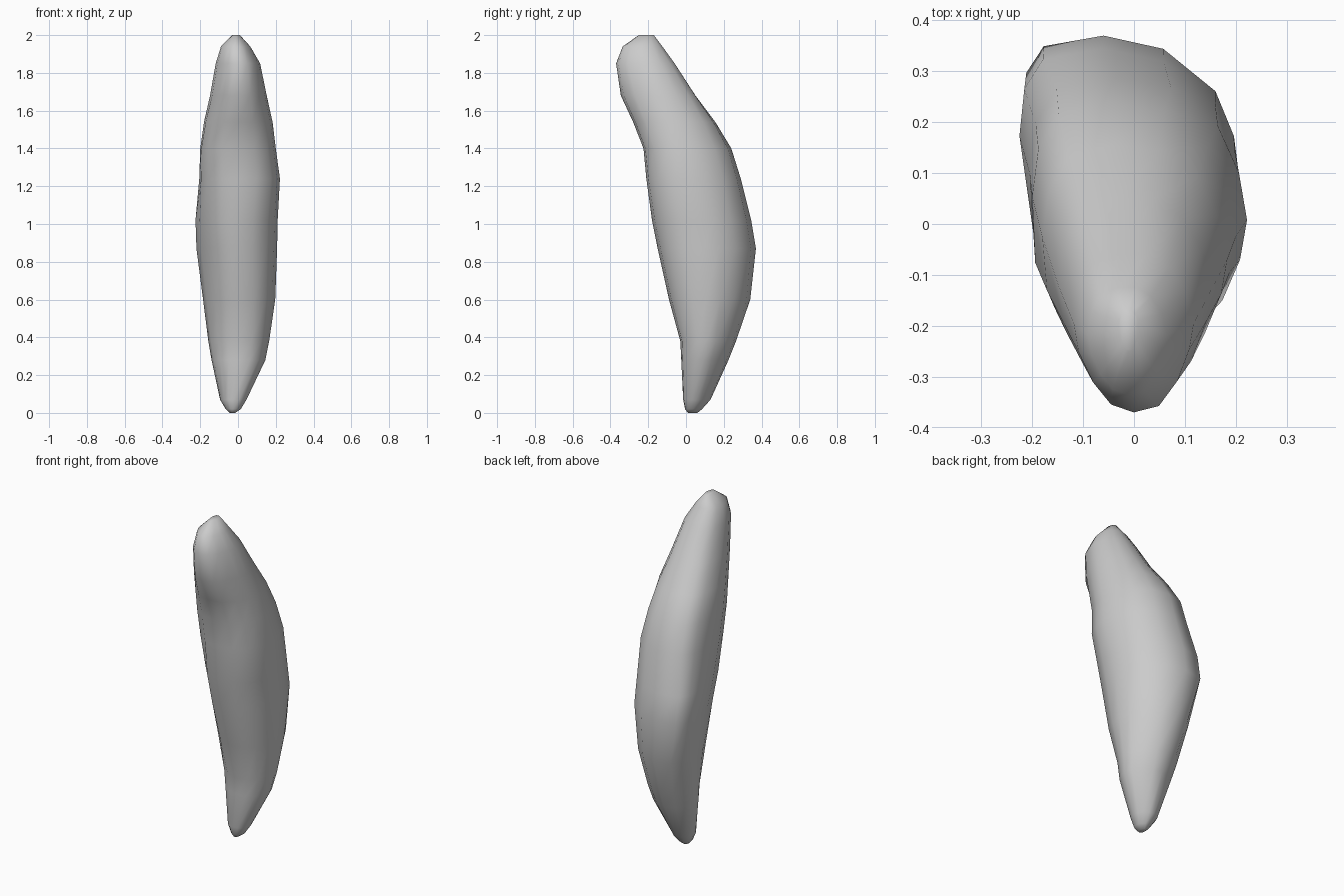
import bpy, bmesh

# Section outlines (across -1..1, front-to-back 0..1), counter-clockwise from the front
TOP = [(0, 0), (.42, .04), (.73, .2), (.93, .4), (1, .56), (.87, .76), (.6, .92),
       (.22, 1), (-.24, 1), (-.68, .94), (-.92, .77), (-1, .56), (-.92, .38), (-.68, .19), (-.38, .05)]
UPPER = [(0, 0), (.42, .02), (.78, .12), (.94, .28), (1, .43), (.92, .62), (.72, .81),
         (.3, .96), (-.25, 1), (-.74, .95), (-.94, .8), (-1, .6), (-.97, .32), (-.78, .13), (-.43, .02)]
MID = [(0, 0), (.4, .03), (.75, .12), (.92, .28), (1, .46), (.95, .62), (.78, .79),
       (.3, .95), (-.25, 1), (-.8, .96), (-.96, .86), (-1, .69), (-.88, .43), (-.66, .2), (-.37, .04)]
LOW = [(0, 0), (.43, .03), (.74, .13), (.91, .3), (1, .47), (.88, .64), (.62, .81),
       (.28, .96), (-.08, 1), (-.5, .91), (-.82, .77), (-1, .56), (-.92, .36), (-.68, .16), (-.37, .04)]
SECTIONS = [LOW, MID, UPPER, TOP]

# Levels: z, x min, x max, y front, y back, position in SECTIONS
LEVELS = [
    (0.00, -.045, -.015, .01, .06, 0),
    (0.02, -.065, .015, -.005, .085, 0),
    (0.07, -.095, .045, -.015, .13, 0),
    (0.28, -.14, .145, -.025, .225, .1),
    (0.38, -.157, .165, -.03, .265, .2),
    (0.60, -.185, .197, -.09, .34, .5),
    (0.87, -.22, .207, -.15, .37, 1),
    (1.02, -.225, .21, -.18, .345, 1.2),
    (1.24, -.205, .222, -.21, .29, 1.8),
    (1.40, -.2, .2, -.225, .24, 2),
    (1.54, -.18, .183, -.28, .155, 2.4),
    (1.68, -.148, .152, -.345, .05, 2.9),
    (1.85, -.118, .117, -.37, -.06, 3),
    (1.94, -.09, .065, -.335, -.125, 3),
    (2.00, -.03, .01, -.25, -.17, 3),
]


def ring(bm, level):
    z, x0, x1, y0, y1, s = level
    k = min(int(s), len(SECTIONS) - 2)
    t = s - k
    verts = []
    for (au, av), (bu, bv) in zip(SECTIONS[k], SECTIONS[k + 1]):
        u, v = au + (bu - au) * t, av + (bv - av) * t
        verts.append(bm.verts.new(((x0 + x1) / 2 + u * (x1 - x0) / 2, y0 + v * (y1 - y0), z)))
    return verts


# Curved, tapering body lofted through the levels
bm = bmesh.new()
rings = [ring(bm, lv) for lv in LEVELS]
n = len(MID)
for a, b in zip(rings, rings[1:]):
    for i in range(n):
        j = (i + 1) % n
        bm.faces.new((a[i], a[j], b[j], b[i]))
bm.faces.new(rings[0][::-1])
bm.faces.new(rings[-1])
bmesh.ops.recalc_face_normals(bm, faces=bm.faces)
for f in bm.faces:
    f.smooth = True
mesh = bpy.data.meshes.new("curved_body")
bm.to_mesh(mesh)
bm.free()
body = bpy.data.objects.new("curved_body", mesh)
bpy.context.collection.objects.link(body)
